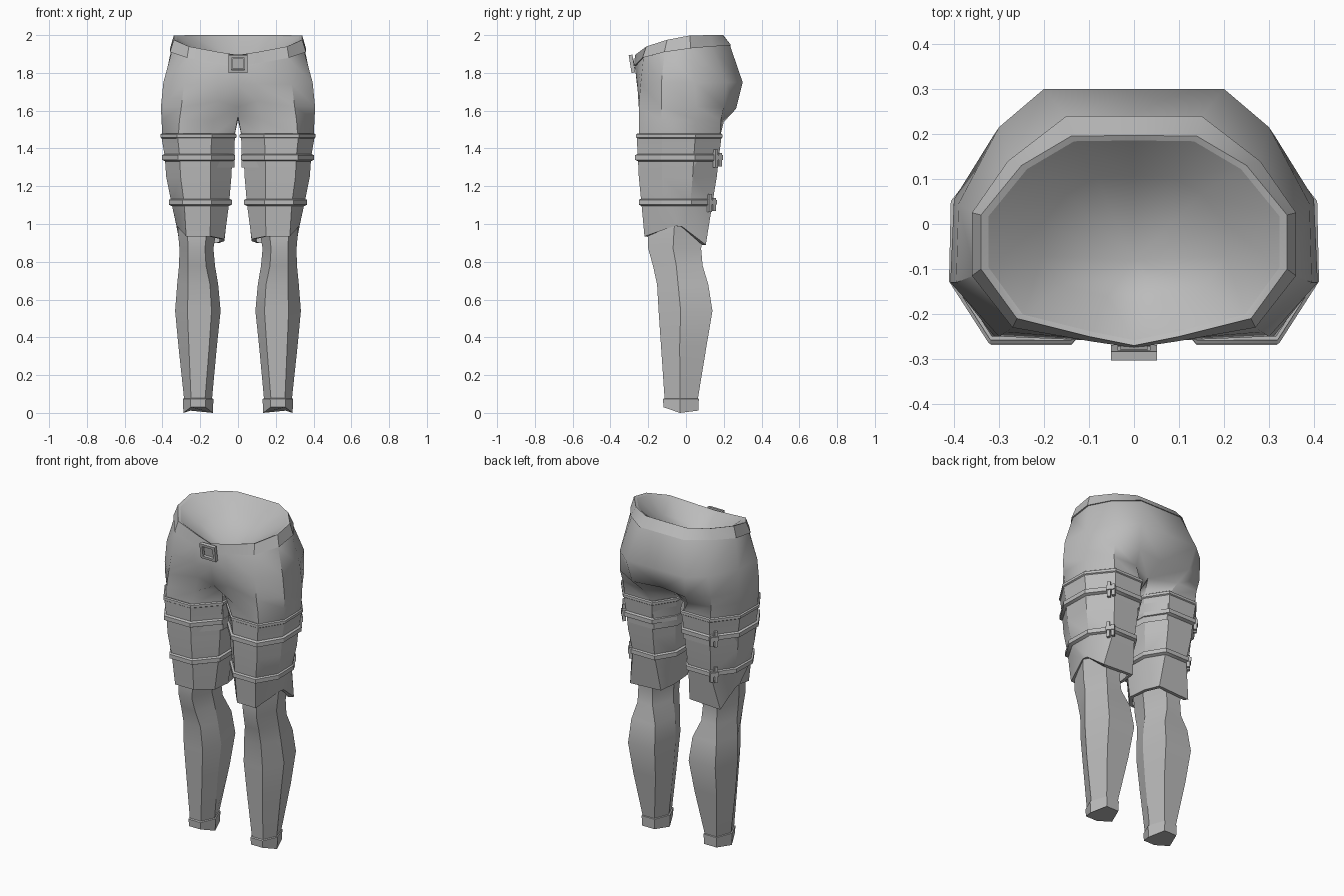
import bpy, bmesh, math
from mathutils import Vector, Matrix

if "Cube" in bpy.data.objects:
    bpy.data.objects.remove(bpy.data.objects["Cube"])

grey = bpy.data.materials.new("plain grey")
grey.use_nodes = True
grey.diffuse_color = (0.5, 0.5, 0.5, 1)
grey.node_tree.nodes["Principled BSDF"].inputs["Base Color"].default_value = (0.5, 0.5, 0.5, 1)


def finish(name, bm, mirror=True, angle=30):
    """Turn a bmesh into a shaded object, mirrored over x = 0."""
    bmesh.ops.recalc_face_normals(bm, faces=bm.faces)
    mesh = bpy.data.meshes.new(name)
    bm.to_mesh(mesh)
    bm.free()
    mesh.materials.append(grey)
    ob = bpy.data.objects.new(name, mesh)
    bpy.context.collection.objects.link(ob)
    bpy.ops.object.select_all(action="DESELECT")
    ob.select_set(True)
    bpy.context.view_layer.objects.active = ob
    bpy.ops.object.shade_smooth_by_angle(angle=math.radians(angle))
    if mirror:
        mod = ob.modifiers.new("mirror", "MIRROR")
        mod.use_clip = True
        mod.merge_threshold = 0.002
    return ob


def strip(bm, a, b, closed=True):
    """Join two vertex rows with quads."""
    n = len(a)
    for i in range(n if closed else n - 1):
        j = (i + 1) % n
        bm.faces.new((a[i], a[j], b[j], b[i]))


def loft(name, rings, cap=False, angle=30):
    bm = bmesh.new()
    rows = [[bm.verts.new(p) for p in r] for r in rings]
    for a, b in zip(rows, rows[1:]):
        strip(bm, a, b)
    if cap:
        bm.faces.new(rows[-1])
    return finish(name, bm, angle=angle)


# Cross-sections as fractions of their bounding box, front inner corner first
OCT = [(.32, 0), (.78, 0), (1, .3), (.99, .69), (.71, 1), (.22, 1), (.01, .72), (0, .3)]
HEM = [(.3, 0), (.8, 0), (1, .5), (1, .62), (.93, 1), (.1, 1), (0, .69), (0, .3)]
HEX = [(.25, 0), (.75, 0), (1, .47), (.77, 1), (.23, 1), (0, .47)]
CALF = [(.2, 0), (.73, 0), (1, .41), (.85, 1), (.1, 1), (0, .4)]


def section(shape, z, x0, x1, y0, y1, off=0.0, dz=None):
    x0, x1, y0, y1 = x0 - off, x1 + off, y0 - off, y1 + off
    dz = dz or [0] * len(shape)
    return [(x0 + u * (x1 - x0), y0 + v * (y1 - y0), z + d)
            for (u, v), d in zip(shape, dz)]


def boxes(name, parts, frame, mirror=True):
    """Several boxes (centre, size) in one local frame."""
    bm = bmesh.new()
    for centre, size in parts:
        m = frame @ Matrix.Translation(centre) @ Matrix.Diagonal((*size, 1))
        bmesh.ops.create_cube(bm, size=1, matrix=m)
    return finish(name, bm, mirror)


# Half rows of the hips, from front centre round the side to back centre
rim = [(0, -.27, 1.895), (.1, -.25, 1.91), (.26, -.21, 1.94), (.34, -.1, 1.975),
       (.34, .02, 1.998), (.25, .13, 2), (.14, .195, 2), (0, .197, 2)]
belt_low = [(0, -.275, 1.835), (.1, -.26, 1.85), (.27, -.23, 1.88), (.36, -.115, 1.91),
            (.36, .025, 1.93), (.28, .14, 1.94), (.15, .24, 1.945), (0, .24, 1.945)]
hip = [(0, -.26, 1.74), (.11, -.258, 1.74), (.285, -.24, 1.74), (.395, -.13, 1.75),
       (.39, .045, 1.75), (.3, .215, 1.75), (.2, .3, 1.75), (0, .3, 1.75)]
seat = [(0, -.235, 1.62), (.1, -.245, 1.65), (.3, -.25, 1.62), (.408, -.13, 1.62),
        (.4, .055, 1.62), (.31, .2, 1.62), (.18, .265, 1.61), (0, .235, 1.61)]
crotch = [(0, -.15, 1.57), (.13, -.235, 1.55), (.31, -.25, 1.55), (.405, -.13, 1.55),
          (.4, .05, 1.55), (.3, .185, 1.55), (.15, .2, 1.54), (0, .12, 1.55)]
thigh_top = section(OCT, 1.46, .02, .4, -.25, .18)
thigh_top = thigh_top[-1:] + thigh_top[:-1]


def scaled(row, s, dz=0.0):
    return [(x * s, (y + .03) * s - .03, z + dz) for x, y, z in row]


# Hips running into the upper thighs
bm = bmesh.new()
thigh_in = [(x, y, 1.3) for x, y, z in scaled(thigh_top, .95)]
rows = [[bm.verts.new(p) for p in r]
        for r in (scaled(belt_low, .96, .01), scaled(belt_low, .98, -.004),
                  hip, seat, crotch, thigh_top, thigh_in)]
for k, (a, b) in enumerate(zip(rows, rows[1:])):
    strip(bm, a, b, closed=k >= 4)
finish("hips", bm, angle=42)

# Waistband with a folded top edge and a shallow lining
bm = bmesh.new()
rows = [[bm.verts.new(p) for p in r]
        for r in (scaled(belt_low, .96, .002), belt_low, rim, scaled(rim, .95, -.006))]
for a, b in zip(rows, rows[1:]):
    strip(bm, a, b, closed=False)
finish("waistband", bm)

bm = bmesh.new()
rows = [[bm.verts.new(p) for p in r]
        for r in (scaled(rim, .95, -.006), scaled(rim, .6, -.09))]
strip(bm, *rows, closed=False)
bottom = bm.verts.new((0, -.08, 1.77))
for a, b in zip(rows[-1], rows[-1][1:]):
    bm.faces.new((a, b, bottom))
finish("waist_lining", bm, angle=60)

# Belt buckle: square frame with a prong, leaning forward
lean = Matrix.Translation((0, -.286, 1.848)) @ Matrix.Rotation(math.radians(9), 4, "X")
frame_parts = [((s * .043, 0, 0), (.016, .02, .096)) for s in (-1, 1)]
frame_parts += [((0, 0, s * .04), (.1, .02, .016)) for s in (-1, 1)]
frame_parts += [((0, .006, 0), (.06, .012, .055))]
boxes("belt_buckle", frame_parts, lean, mirror=False)

# Thigh guards with a hem that is cut away at the outer side
guard = [(1.475, .012, .408, -.262, .19), (1.36, .03, .388, -.255, .175),
         (1.25, .035, .38, -.25, .163), (1.11, .047, .352, -.236, .14)]
hem = (.935, .072, .325, -.22, .105)
hem_dz = [0, 0, .055, .05, -.045, -.035, -.025, -.015]
rings = [section(OCT, *guard[0], off=-.02)] + [section(OCT, *g) for g in guard]
rings += [section(HEM, *hem, dz=hem_dz), section(HEM, *hem, off=-.02, dz=hem_dz)]
loft("thigh_guard", rings)


def band(name, bounds, half, out):
    """Ring strap with chamfered edges."""
    z, *box = bounds
    loft(name, [section(OCT, z + k * half, *box, off=o) for k, o in
                ((1, -.004), (.6, out), (-.6, out), (-1, -.004))])


band("guard_top_edge", (1.466, *guard[0][1:]), .013, .003)

# Two straps per thigh, each with a small clasp at the outer back corner
for label, g, drop in (("upper", guard[1], -.008), ("lower", guard[3], .005)):
    z, x0, x1, y0, y1 = g
    band(label + "_strap", (z + drop, x0, x1, y0, y1), .021, .014)
    corner = [Vector(p) for p in section(OCT, z + drop, x0, x1, y0, y1, off=.012)]
    along = (corner[4] - corner[3]).normalized()
    place = (Matrix.Translation(corner[3].lerp(corner[4], .85))
             @ Matrix.Rotation(math.atan2(along.y, along.x), 4, "Z"))
    boxes(label + "_clasp", [((-.012, 0, -.005), (.018, .02, .095)),
                             ((.014, 0, -.012), (.018, .02, .07)),
                             ((0, -.006, 0), (.05, .02, .026))], place)

# Lower legs
shin = [(HEX, 1.08, .1, .32, -.19, .1), (HEX, .96, .115, .318, -.2, .09),
        (HEX, .87, .13, .31, -.2, .08), (HEX, .78, .122, .312, -.175, .088),
        (CALF, .68, .105, .322, -.153, .118), (CALF, .54, .092, .333, -.145, .14),
        (CALF, .35, .112, .315, -.132, .108), (HEX, .07, .138, .285, -.113, .062)]
loft("lower_leg", [section(*s) for s in shin])

# Ankle cuffs with a slightly pointed sole
cuff_dz = [.03, .03, 0, .012, .012, 0]
ankle = (.13, .292, -.122, .068)
loft("ankle_cuff", [section(HEX, .08, *ankle, off=-.014), section(HEX, .074, *ankle),
                    section(HEX, 0, *ankle, off=-.003, dz=cuff_dz)], cap=True)
